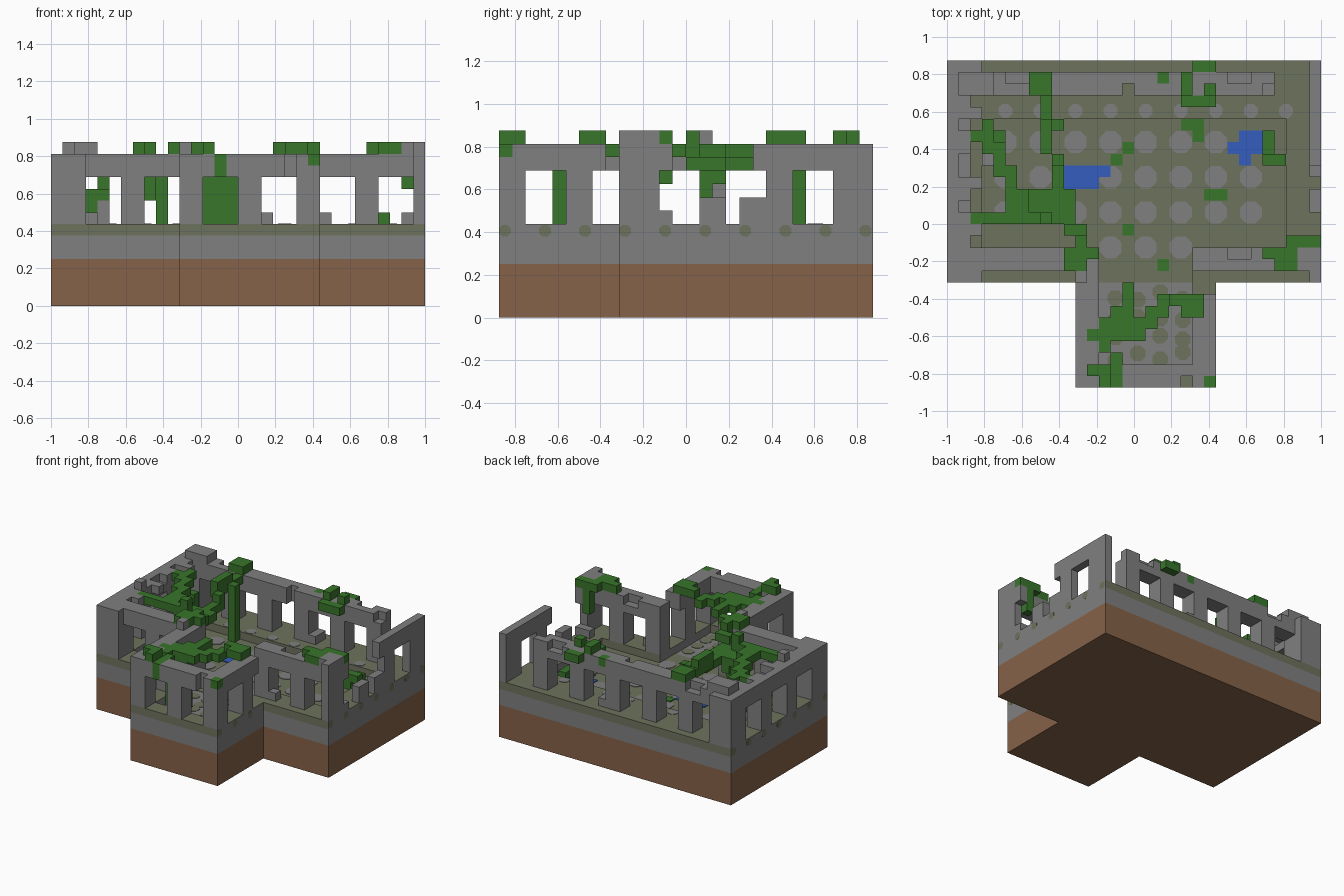
import bpy, bmesh, math, random
from mathutils import Matrix, Vector

if "Cube" in bpy.data.objects:
    bpy.data.objects.remove(bpy.data.objects["Cube"])
random.seed(4)
UNIT = 1 / 16                       # edge of one building block
ORIGIN = Vector((-1, -0.875, 0))


def material(name, colour):
    mat = bpy.data.materials.new(name)
    mat.use_nodes = True
    mat.diffuse_color = (*colour, 1)
    mat.node_tree.nodes["Principled BSDF"].inputs["Base Color"].default_value = (*colour, 1)
    return mat


STONE = material("grey stone", (.215, .215, .215))
MOSS = material("mossy stone", (.155, .17, .107))
EARTH = material("brown earth", (.235, .122, .065))
LEAF = material("leaf green", (.04, .178, .024))
WATER = material("water blue", (.036, .11, .52))


def finish(name, bm, mats):
    mesh = bpy.data.meshes.new(name)
    bm.to_mesh(mesh)
    bm.free()
    for mat in mats:
        mesh.materials.append(mat)
    obj = bpy.data.objects.new(name, mesh)
    bpy.context.collection.objects.link(obj)
    return obj


def block(x, y, z, w=1, d=1, h=1):
    return {(i, j, k) for i in range(x, x + w) for j in range(y, y + d) for k in range(z, z + h)}


def trail(x, y, z, moves):
    """Cells visited by a walk: compass letters, U up and D down."""
    steps = dict(E=(1, 0, 0), W=(-1, 0, 0), N=(0, 1, 0), S=(0, -1, 0), U=(0, 0, 1), D=(0, 0, -1))
    cells = {(x, y, z)}
    for move in moves:
        dx, dy, dz = steps[move]
        x, y, z = x + dx, y + dy, z + dz
        cells.add((x, y, z))
    return cells


def build(name, cells, mats, rule=None):
    """Skin a set of cells with only its outer faces, then merge flat areas."""
    bm = bmesh.new()
    points = {}

    def corner(p):
        key = tuple(p)
        if key not in points:
            points[key] = bm.verts.new(ORIGIN + Vector(p) * UNIT)
        return points[key]

    for cell in sorted(cells):
        for axis in range(3):
            for side in (0, 1):
                beside = list(cell)
                beside[axis] += 2 * side - 1
                if tuple(beside) in cells:
                    continue
                u, v = (axis + 1) % 3, (axis + 2) % 3
                loop = []
                for a, b in ((0, 0), (1, 0), (1, 1), (0, 1)):
                    p = list(cell)
                    p[axis] += side
                    p[u] += a
                    p[v] += b
                    loop.append(corner(p))
                face = bm.faces.new(loop if side else loop[::-1])
                face.material_index = rule(axis) if rule else 0
    bmesh.ops.dissolve_limit(bm, angle_limit=.01, verts=bm.verts[:], edges=bm.edges[:],
                             delimit={'MATERIAL', 'NORMAL'})
    return finish(name, bm, mats)


def plates(name, mat, spots, level, thick=.004):
    """Thin rectangles (x, y, w, d in blocks) lying on a level."""
    bm = bmesh.new()
    for x, y, w, d in spots:
        centre = ORIGIN + Vector((x + w / 2, y + d / 2, level)) * UNIT
        size = Matrix.Diagonal((w * UNIT, d * UNIT, thick, 1))
        bmesh.ops.create_cube(bm, size=1, matrix=Matrix.Translation(centre) @ size)
    return finish(name, bm, [mat])


def patches(name, mat, spots, radius, turn=Matrix()):
    """Thin eight-sided patches at given centres."""
    bm = bmesh.new()
    spin = Matrix.Rotation(math.pi / 8, 4, 'Z')
    for spot in spots:
        bmesh.ops.create_cone(bm, cap_ends=True, segments=8, radius1=radius, radius2=radius,
                              depth=.006, matrix=Matrix.Translation(spot) @ turn @ spin)
    return finish(name, bm, [mat])


# Ground: earth, stone, and a mossy rim around the sunken floor
def ground(z, h):
    return block(0, 9, z, 32, 19, h) | block(11, 0, z, 12, 9, h)


hall = block(3, 12, 6, 26, 11)
porch = block(13, 2, 6, 8, 10)
build("earth_base", ground(0, 4), [EARTH])
build("stone_foundation", ground(4, 2), [STONE])
build("mossy_rim", ground(6, 1) - hall - porch, [MOSS, STONE], lambda axis: int(axis == 0))
plates("hall_floor", MOSS, [(3, 12, 26, 11), (13, 9, 8, 3)], 6, .006)

# Creepers draped over the walls, with hanging stems
SILL, HEAD = 7, 11
canopy = 12
crest = 13
vines = block(7, 25, crest, 2, 2) | block(8, 20, canopy, 1, 6) | block(8, 20, crest, 1, 3)
vines |= block(9, 16, HEAD, 1, 4) | block(7, 14, HEAD, 4, 3) | block(9, 19, canopy)
vines |= trail(2, 21, canopy, "ENSSESSESSESW") | trail(2, 14, canopy, "EEEEE")
vines |= trail(9, 22, 6, "UUUUUUW") | trail(8, 15, 11, "DD") | block(8, 16, 10)
vines |= trail(12, 11, crest, "WSWN") | trail(10, 13, canopy, "ESU")
vines |= trail(3, 20, 8, "UENU") | trail(8, 14, canopy, "U")
porch_vines = trail(19, 7, crest, "EESW") | trail(18, 7, canopy, "SWSWWNWSWSWES")
porch_vines |= block(14, 4, canopy, 3, 2) | block(15, 6, canopy, 1, 3) | block(14, 2, canopy)
porch_vines |= trail(12, 1, crest, "ES") | block(14, 0, HEAD, 1, 2, 2)
porch_vines |= block(13, 4, 6, 3, 1, 6) | block(22, 0, canopy)
right_vines = block(27, 11, crest, 3) | block(28, 10, crest, 2) | block(29, 12, crest, 3)
right_vines |= trail(30, 12, crest, "DDD")
back_vines = block(20, 25, crest, 1, 2) | block(22, 25, crest) | block(20, 24, canopy, 3)
back_vines |= block(21, 27, canopy, 2) | block(18, 26, canopy)
for name, cells in (("hall_vines", vines), ("porch_vines", porch_vines),
                    ("front_right_vines", right_vines), ("back_vines", back_vines)):
    build(name, cells, [LEAF])

# Ruined walls: evenly spaced piers carrying a lintel course
PITCH = 5


def piers(x, y, count, dx=0, dy=0, w=2, d=2):
    cells = set()
    for n in range(count):
        cells |= block(x + n * dx, y + n * dy, SILL, w, d, 4)
    return cells


walls = {
    "back_wall": block(0, 25, HEAD, 28, 2, 2) | block(0, 25, SILL, 3, 3, 6)
    | piers(6, 25, 5, dx=PITCH) | block(1, 25, crest, 3, 2),
    "right_side_wall": block(0, 9, HEAD, 2, 19, 2) | piers(0, 15, 2, dy=PITCH)
    | block(2, 17, canopy) | block(2, 23, canopy) | block(2, 13, canopy) | block(1, 15, crest),
    "front_wall_west": block(0, 10, HEAD, 13, 2, 2) | block(0, 9, SILL, 3, 3, 6)
    | piers(6, 10, 2, dx=PITCH) | block(11, 9, SILL, 2, 3, 6) | block(11, 9, crest),
    "front_wall_east": block(23, 10, HEAD, 9, 2, 2) | piers(21, 10, 2, dx=PITCH)
    | block(21, 10, HEAD, 2, 2, 2) | block(31, 9, SILL, 1, 3, 6)
    | block(30, 10, crest, 2, 2) | block(31, 9, crest),
    "left_side_wall": block(31, 19, HEAD, 1, 9, 2) | block(31, 9, HEAD, 1, 4, 2)
    | piers(31, 20, 1, w=1) | block(31, 25, SILL, 1, 3, 6) | block(31, 15, SILL, 1, 2, 2),
    "porch_front": block(11, 0, HEAD, 12, 2, 2) | piers(11, 0, 3, dx=PITCH),
    "porch_sides": block(11, 2, HEAD, 2, 7, 2) | block(21, 2, HEAD, 2, 6, 2)
    | piers(11, 5, 1) | piers(21, 5, 1),
}
# Cells already taken by leaves or broken away from the lintels
done = vines | porch_vines | right_vines | back_vines
done |= block(5, 26, canopy, 2) | block(24, 26, canopy, 2) | block(27, 25, canopy)
done |= block(15, 25, HEAD, 1, 1, 2) | block(20, 0, HEAD, 1, 1, 2) | block(24, 11, canopy, 2)
done |= block(1, 18, canopy, 1, 2) | block(1, 22, canopy)
for name, cells in walls.items():
    build(name, cells - done, [STONE])
    done |= cells

# Fallen stones
rubble = block(18, 25, SILL, 1, 2) | block(23, 10, SILL) | block(31, 18, SILL, 1, 2, 2)
rubble |= block(3, 19, SILL) | block(4, 20, SILL, 1, 1, 2) | block(30, 12, SILL, 2)
build("rubble", rubble - done, [STONE])

# Worn paving showing through the moss
floor = 6 * UNIT + .004
rim = 7 * UNIT
paving = [Vector((.0625 + .1875 * n, .0625 + .1875 * m, floor))
          for n in range(-4, 4) for m in range(3)]
paving += [Vector((x, -.125, floor)) for x in (-.125, .0625, .25)]
patches("floor_paving", STONE, paving, .064)
rim_paving = [Vector((.0625 + .1875 * n, .605, rim)) for n in range(-4, 5)]
patches("rim_paving", STONE, rim_paving, .04)
porch_moss = [Vector((-.1 + .12 * n, -.38 - .11 * m + random.uniform(-.03, .03), 6 * UNIT))
              for n in range(4) for m in range(4)]
patches("porch_moss", MOSS, porch_moss, .045)

# Moss spots along the rim on both flanks, set almost flush
sideways = Matrix.Rotation(math.pi / 2, 4, 'Y')
inset = .0025
spots = []
for n in range(-5, 5):
    y = .09 + .1875 * n
    west, east = (-1, 1) if y > -.3125 else (-.3125, .4375)
    spots += [Vector((west + inset, y, .406)), Vector((east - inset, y, .406))]
patches("rim_moss_spots", MOSS, spots, .03, sideways)

# Puddles and grass on the floor
plates("puddles", WATER, [(10, 17, 3, 2), (13, 18, 1, 1), (24, 20, 3, 1),
                          (25, 21, 2, 1), (25, 19, 1, 1)], 6.1, .009)
plates("grass", LEAF, [(22, 16, 2, 1), (20, 22, 2, 1), (21, 21, 1, 1), (15, 20, 1, 1),
                       (14, 19, 1, 1), (15, 13, 1, 1), (18, 10, 1, 1), (9, 22, 1, 1)], 6.1, .009)
build("floor_shrub", trail(27, 21, 6, "SSUE"), [LEAF])
